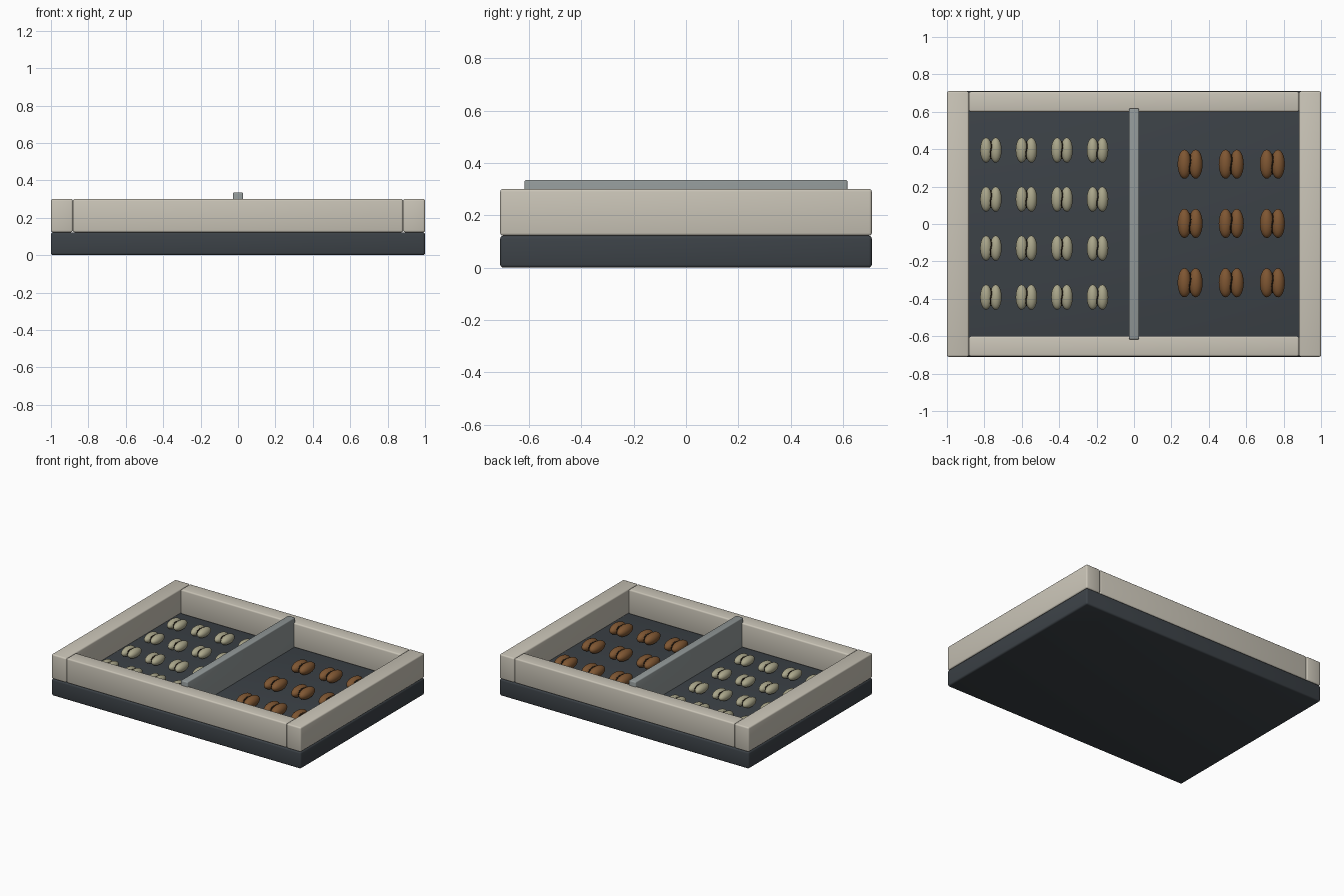
import bpy, bmesh, math
from mathutils import Matrix, Vector

cube = bpy.data.objects.get("Cube")
if cube:
    bpy.data.objects.remove(cube, do_unlink=True)


def material(name, rgb):
    m = bpy.data.materials.new(name)
    m.use_nodes = True
    m.diffuse_color = (*rgb, 1)
    bsdf = m.node_tree.nodes["Principled BSDF"]
    bsdf.inputs["Base Color"].default_value = (*rgb, 1)
    bsdf.inputs["Roughness"].default_value = 0.7
    return m


slate = material("dark slate", (0.045, 0.054, 0.063))
bone = material("pale bone", (0.59, 0.555, 0.475))
steel = material("grey steel", (0.29, 0.32, 0.32))
green = material("raw green bean", (0.40, 0.38, 0.255))
brown = material("roasted brown bean", (0.21, 0.093, 0.032))
seam_dark = material("dark seam", (0.022, 0.014, 0.008))


def add_object(name, bm, mats):
    mesh = bpy.data.meshes.new(name)
    bm.to_mesh(mesh)
    bm.free()
    for m in mats:
        mesh.materials.append(m)
    ob = bpy.data.objects.new(name, mesh)
    bpy.context.collection.objects.link(ob)
    return ob


def box(name, low, high, mat, bevel):
    """Box between two corners, with softly rounded edges."""
    low, high = Vector(low), Vector(high)
    bm = bmesh.new()
    bmesh.ops.create_cube(bm, size=1, matrix=Matrix.Translation((low + high) / 2)
                          @ Matrix.Diagonal((*(high - low), 1)))
    bmesh.ops.bevel(bm, geom=bm.edges[:], offset=bevel, segments=3,
                    profile=0.5, affect='EDGES')
    ob = add_object(name, bm, [mat])
    bpy.ops.object.select_all(action='DESELECT')
    ob.select_set(True)
    bpy.context.view_layer.objects.active = ob
    bpy.ops.object.shade_smooth_by_angle(angle=math.radians(35))
    return ob


# Tray base and the four rails standing on it
box("tray_base", (-1, -0.71, 0), (1, 0.71, 0.122), slate, 0.012)
for name, s in (("left", 1), ("right", -1)):
    xs = sorted((s * 0.883, s))
    box(name + "_rail", (xs[0], -0.71, 0.122), (xs[1], 0.71, 0.3), bone, 0.01)
for name, s in (("back", 1), ("front", -1)):
    ys = sorted((s * 0.6, s * 0.708))
    box(name + "_rail", (-0.882, ys[0], 0.122), (0.882, ys[1], 0.3), bone, 0.01)

# Divider between the two compartments, let into the rails
box("divider", (-0.028, -0.617, 0.118), (0.028, 0.617, 0.335), steel, 0.007)


def bean_mesh(name, mat, size):
    """Two rounded lobes with a wavy dark seam between them."""
    bm = bmesh.new()
    for x, radii in ((-0.03, (0.037, 0.078, 0.037)),
                     (0.03, (0.037, 0.078, 0.037)),
                     (0, (0.007, 0.056, 0.029))):
        done = set(bm.faces)
        verts = bmesh.ops.create_uvsphere(
            bm, u_segments=24, v_segments=14, radius=1,
            matrix=Matrix.Translation((x, 0, 0)) @ Matrix.Diagonal((*radii, 1)))["verts"]
        if x == 0:
            for v in verts:
                v.co.x += 0.005 * math.sin(v.co.y * 60)
            for f in set(bm.faces) - done:
                f.material_index = 1
    for f in bm.faces:
        f.smooth = True
    bmesh.ops.scale(bm, vec=(size, size, size), verts=bm.verts)
    ob = add_object(name, bm, [mat, seam_dark])
    mesh = ob.data
    bpy.data.objects.remove(ob)
    return mesh


def bean_grid(name, mesh, xs, ys, z):
    for i, y in enumerate(ys):
        for j, x in enumerate(xs):
            ob = bpy.data.objects.new(f"{name}_{i + 1}_{j + 1}", mesh)
            ob.location = (x, y, z)
            bpy.context.collection.objects.link(ob)


# Raw beans on the right, roasted beans on the left
bean_grid("green_bean", bean_mesh("green_bean", green, 0.86),
          [-0.765 + 0.19 * i for i in range(4)],
          [0.395 - 0.262 * i for i in range(4)], 0.157)
bean_grid("brown_bean", bean_mesh("brown_bean", brown, 1.0),
          [0.3 + 0.22 * i for i in range(3)],
          [0.32 - 0.317 * i for i in range(3)], 0.16)
